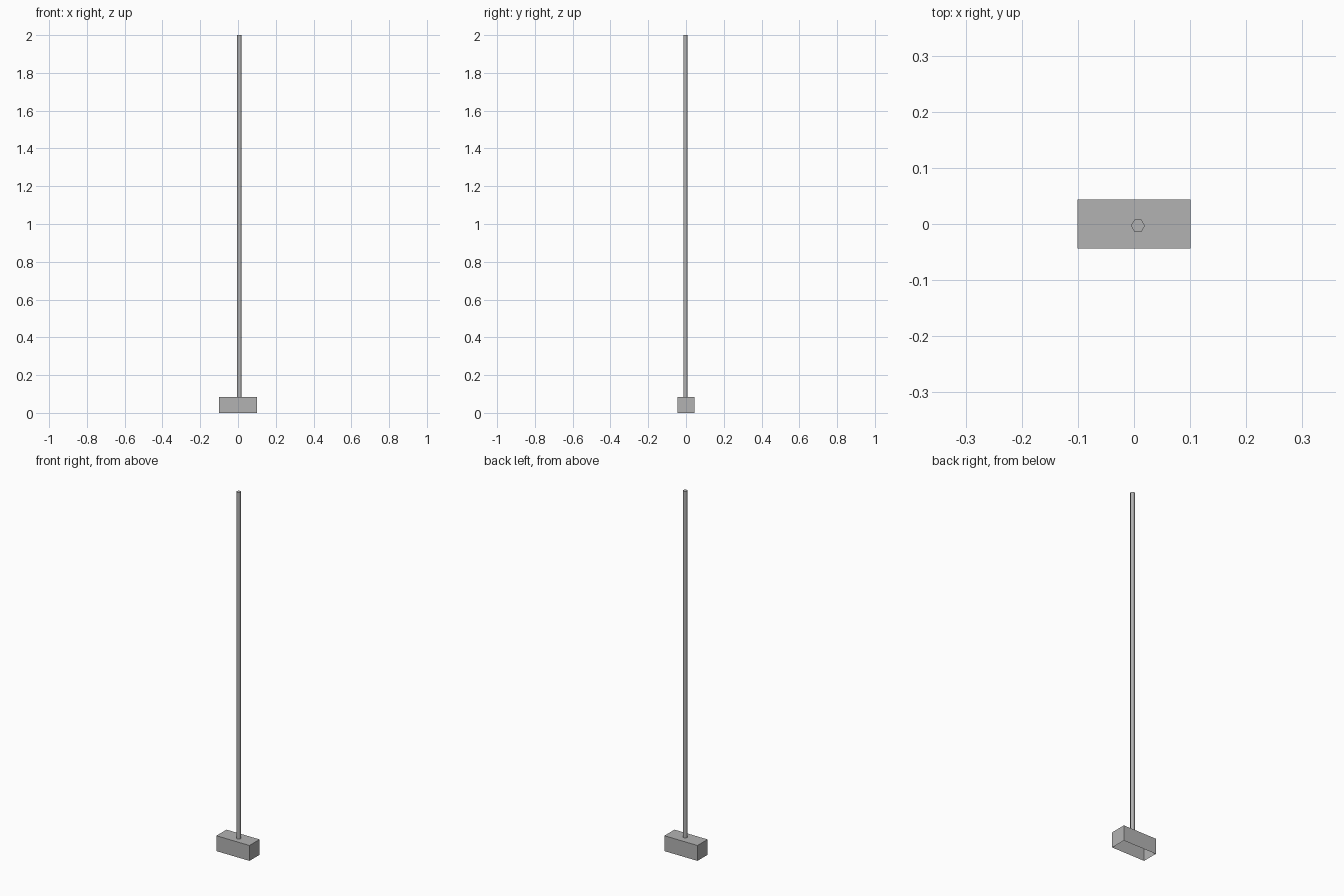
import bpy, bmesh
from math import cos, sin, pi

if "Cube" in bpy.data.objects:
    bpy.data.objects.remove(bpy.data.objects["Cube"])

grey = bpy.data.materials.new("dark_grey")
grey.diffuse_color = (0.45, 0.45, 0.45, 1)
grey.use_nodes = True
grey.node_tree.nodes["Principled BSDF"].inputs["Base Color"].default_value = grey.diffuse_color


def prism(name, outline, z0, z1, smooth=False):
    """Extrude an outline upwards: walls plus a flat top cap, open underneath."""
    bm = bmesh.new()
    low = [bm.verts.new((x, y, z0)) for x, y in outline]
    top = [bm.verts.new((x, y, z1)) for x, y in outline]
    n = len(outline)
    for i in range(n):
        j = (i + 1) % n
        wall = bm.faces.new((low[i], low[j], top[j], top[i]))
        wall.smooth = smooth
    cap = bm.faces.new(top)
    for edge in cap.edges:
        edge.smooth = False
    mesh = bpy.data.meshes.new(name)
    bm.to_mesh(mesh)
    bm.free()
    mesh.materials.append(grey)
    obj = bpy.data.objects.new(name, mesh)
    bpy.context.collection.objects.link(obj)
    return obj


# Hollow block at the foot, open at the bottom
HX, HY, H = 0.101, 0.044, 0.085
prism("base_block", [(-HX, -HY), (HX, -HY), (HX, HY), (-HX, HY)], 0, H)

# Six-sided pole with smooth walls, slightly off centre
PX, PY, R = 0.007, -0.003, 0.0125
prism("pole", [(PX + R * cos(i * pi / 3), PY + R * sin(i * pi / 3))
               for i in range(6)], H, 2.0, smooth=True)
